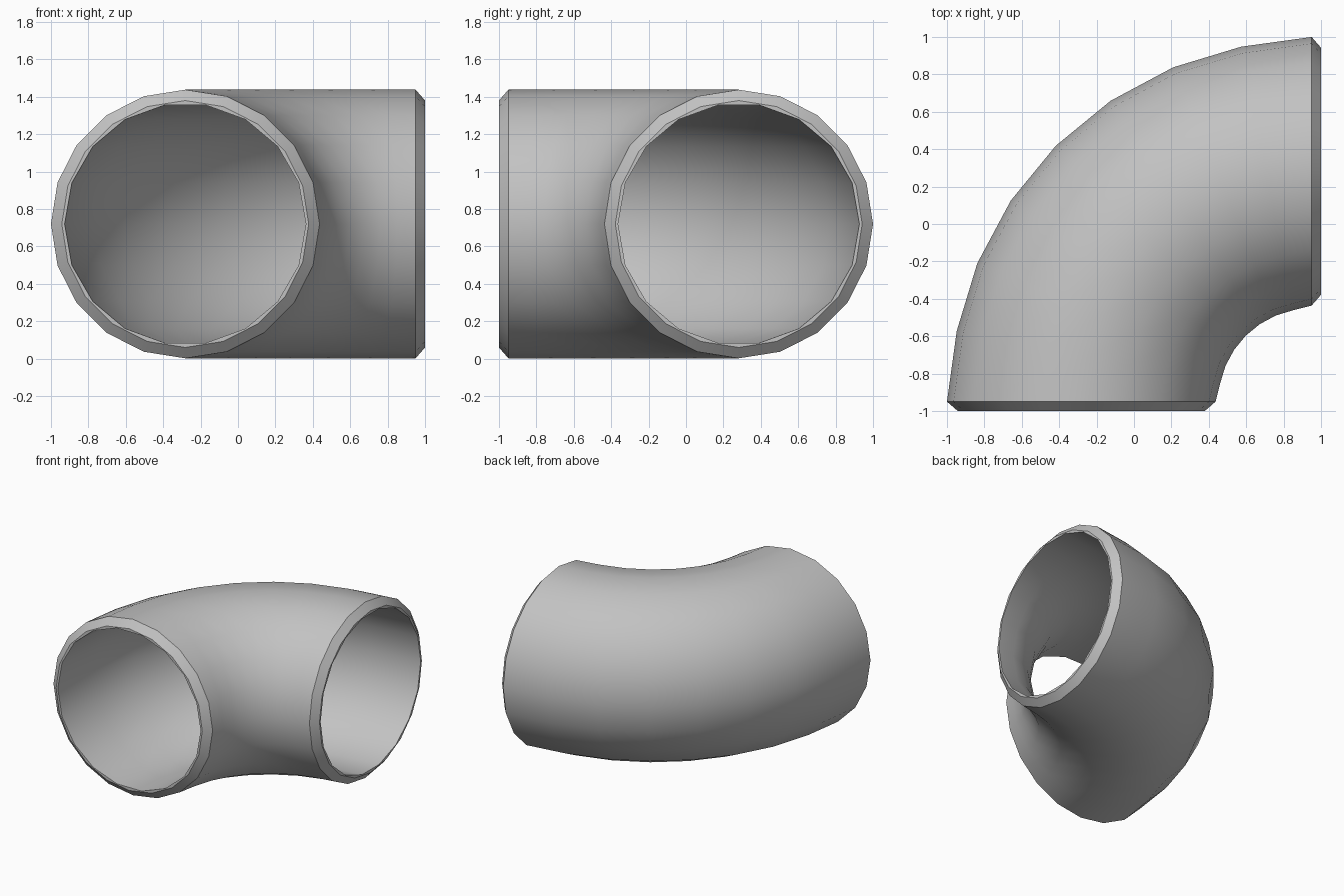
import bpy, bmesh, math
from mathutils import Vector

cube = bpy.data.objects.get("Cube")
if cube:
    bpy.data.objects.remove(cube, do_unlink=True)

PIVOT = 0.95           # bend centre is (PIVOT, -PIVOT)
BEND = 1.232           # pivot to pipe axis at the two ends
MID_BEND = 1.217       # pivot to pipe axis between the ends
HEIGHT = 0.72
LIP = 0.05             # straight length past the bend
STEPS = 8
OUTER, CHAMFER, BORE = 0.718, 0.66, 0.645

steel = bpy.data.materials.new("steel_grey")
steel.use_nodes = True
grey = (0.54, 0.54, 0.54, 1)
steel.diffuse_color = grey
steel.node_tree.nodes["Principled BSDF"].inputs["Base Color"].default_value = grey

bm = bmesh.new()


def ring(radius, sides, angle, lip=0.0, bend=BEND):
    """Circle of verts across the pipe at a bend angle, pushed along the axis by lip."""
    out = Vector((-math.cos(angle), math.sin(angle), 0))
    along = Vector((math.sin(angle), math.cos(angle), 0))
    centre = Vector((PIVOT, -PIVOT, HEIGHT)) + out * bend + along * lip
    verts = []
    for i in range(sides):
        a = math.tau * i / sides
        offset = out * math.cos(a) + Vector((0, 0, math.sin(a)))
        verts.append(bm.verts.new(centre + offset * radius))
    return verts


def skin(rings):
    """Join neighbouring rings of equal count with quads."""
    for a, b in zip(rings, rings[1:]):
        for i in range(len(a)):
            j = (i + 1) % len(a)
            bm.faces.new((a[i], a[j], b[j], b[i]))


def land(a, b):
    """Join two concentric rings of different counts with triangles."""
    i = j = 0
    while i < len(a) or j < len(b):
        va, vb = a[i % len(a)], b[j % len(b)]
        if (i + 1) / len(a) <= (j + 1) / len(b):
            i += 1
            bm.faces.new((va, a[i % len(a)], vb))
        else:
            j += 1
            bm.faces.new((va, b[j % len(b)], vb))


first, last = 0.0, math.pi / 2
middle = [last * i / STEPS for i in range(1, STEPS)]


def bend_rings(radius, sides):
    return [ring(radius, sides, a, bend=MID_BEND) for a in middle]


# Outer wall and its chamfered ends
rim_a = ring(CHAMFER, 20, first, -LIP)
rim_b = ring(CHAMFER, 20, last, LIP)
skin([rim_a, ring(OUTER, 20, first)] + bend_rings(OUTER, 20)
     + [ring(OUTER, 20, last), rim_b])

# Bore through the elbow
bore_a = ring(BORE, 18, first, -LIP)
bore_b = ring(BORE, 18, last, LIP)
skin([bore_a] + bend_rings(BORE, 18) + [bore_b])

# Narrow flat lands between chamfer and bore
land(rim_a, bore_a)
land(rim_b, bore_b)

bmesh.ops.recalc_face_normals(bm, faces=bm.faces)

mesh = bpy.data.meshes.new("pipe_elbow")
bm.to_mesh(mesh)
bm.free()
mesh.materials.append(steel)
elbow = bpy.data.objects.new("pipe_elbow", mesh)
bpy.context.collection.objects.link(elbow)

# Smooth walls with crisp rims
bpy.ops.object.select_all(action='DESELECT')
elbow.select_set(True)
bpy.context.view_layer.objects.active = elbow
bpy.ops.object.shade_smooth_by_angle(angle=math.radians(30))
